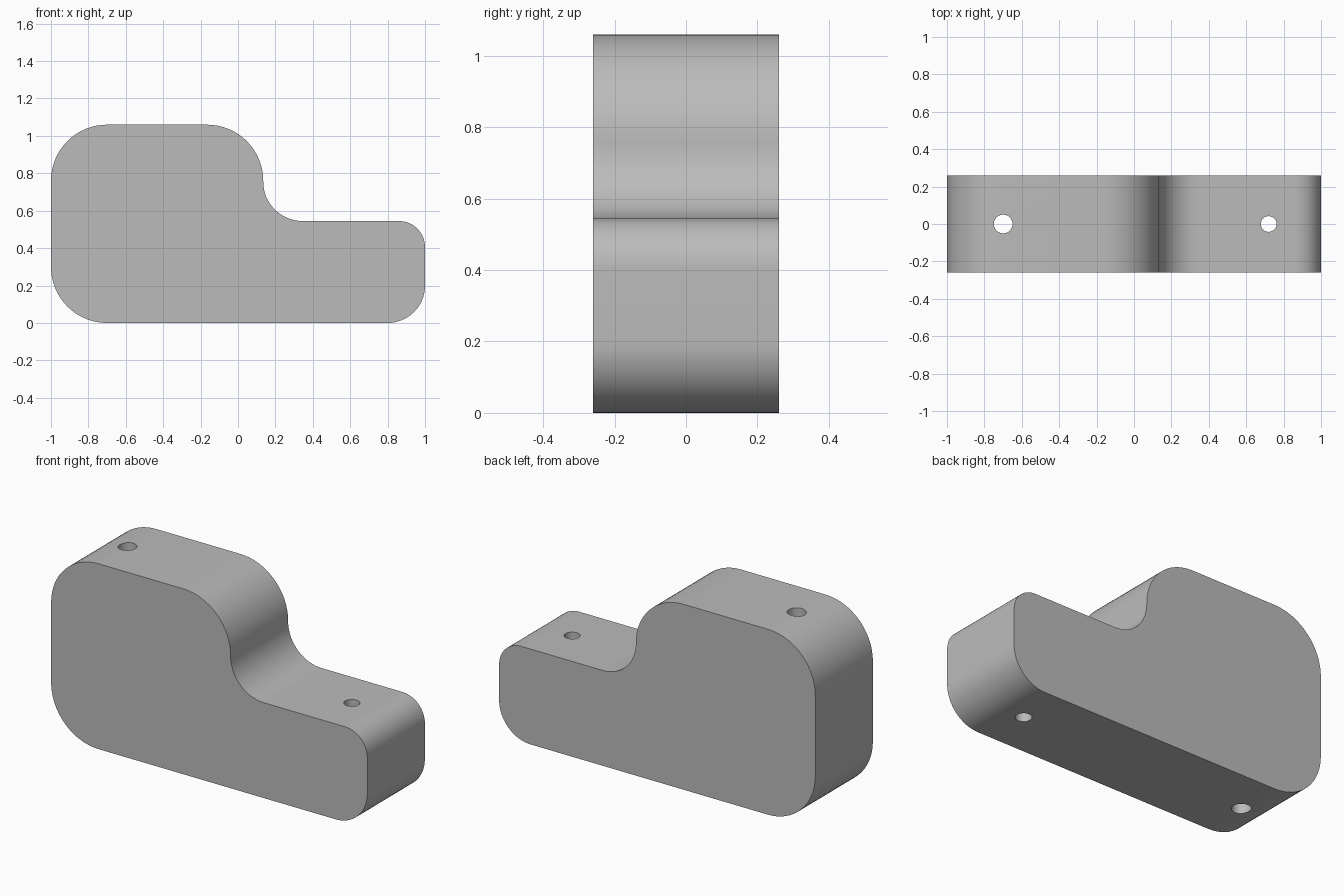
import bpy
import bmesh
import math
from mathutils import Vector

if "Cube" in bpy.data.objects:
    bpy.data.objects.remove(bpy.data.objects["Cube"])

DEPTH = 0.52

grey = bpy.data.materials.new("plain grey")
grey.use_nodes = True
colour = (0.5, 0.5, 0.5, 1)
grey.diffuse_color = colour
grey.node_tree.nodes["Principled BSDF"].inputs["Base Color"].default_value = colour


def rounded_outline(corners, steps=16):
    """Replace each corner (x, z, radius) of a right-angled outline by an arc."""
    points = []
    for i, (x, z, r) in enumerate(corners):
        c = Vector((x, z))
        a = (Vector(corners[i - 1][:2]) - c).normalized()
        b = (Vector(corners[(i + 1) % len(corners)][:2]) - c).normalized()
        centre = c + (a + b) * r
        for k in range(steps + 1):
            t = math.pi / 2 * k / steps
            points.append(centre - b * r * math.cos(t) - a * r * math.sin(t))
    return points


# Stepped block: rounded side profile extruded front to back
outline = rounded_outline([
    (-1, 0, 0.3), (1, 0, 0.2), (1, 0.545, 0.14),
    (0.135, 0.545, 0.21), (0.135, 1.06, 0.3), (-1, 1.06, 0.3),
])
bm = bmesh.new()
face = bm.faces.new([bm.verts.new((p.x, -DEPTH / 2, p.y)) for p in outline])
extruded = bmesh.ops.extrude_face_region(bm, geom=[face])["geom"]
bmesh.ops.translate(bm, vec=(0, DEPTH, 0),
                    verts=[v for v in extruded if isinstance(v, bmesh.types.BMVert)])
bmesh.ops.recalc_face_normals(bm, faces=bm.faces)
mesh = bpy.data.meshes.new("stepped_block")
bm.to_mesh(mesh)
bm.free()
mesh.materials.append(grey)
block = bpy.data.objects.new("stepped_block", mesh)
bpy.context.collection.objects.link(block)

# Vertical through holes, one in each level
for name, x, radius in (("upper_hole_cutter", -0.7, 0.05), ("lower_hole_cutter", 0.72, 0.042)):
    bpy.ops.mesh.primitive_cylinder_add(vertices=32, radius=radius, depth=2, location=(x, 0, 0.5))
    cutter = bpy.context.object
    cutter.name = name
    cutter.hide_render = True
    cutter.data.materials.append(grey)
    bpy.context.view_layer.objects.active = block
    hole = block.modifiers.new(name, "BOOLEAN")
    hole.operation = "DIFFERENCE"
    hole.solver = "EXACT"
    hole.object = cutter
    bpy.ops.object.modifier_apply(modifier=hole.name)
    bpy.data.objects.remove(cutter)

# Smooth the rounded walls, keep the rims sharp
bpy.ops.object.select_all(action="DESELECT")
block.select_set(True)
bpy.context.view_layer.objects.active = block
bpy.ops.object.shade_smooth_by_angle(angle=math.radians(30))
